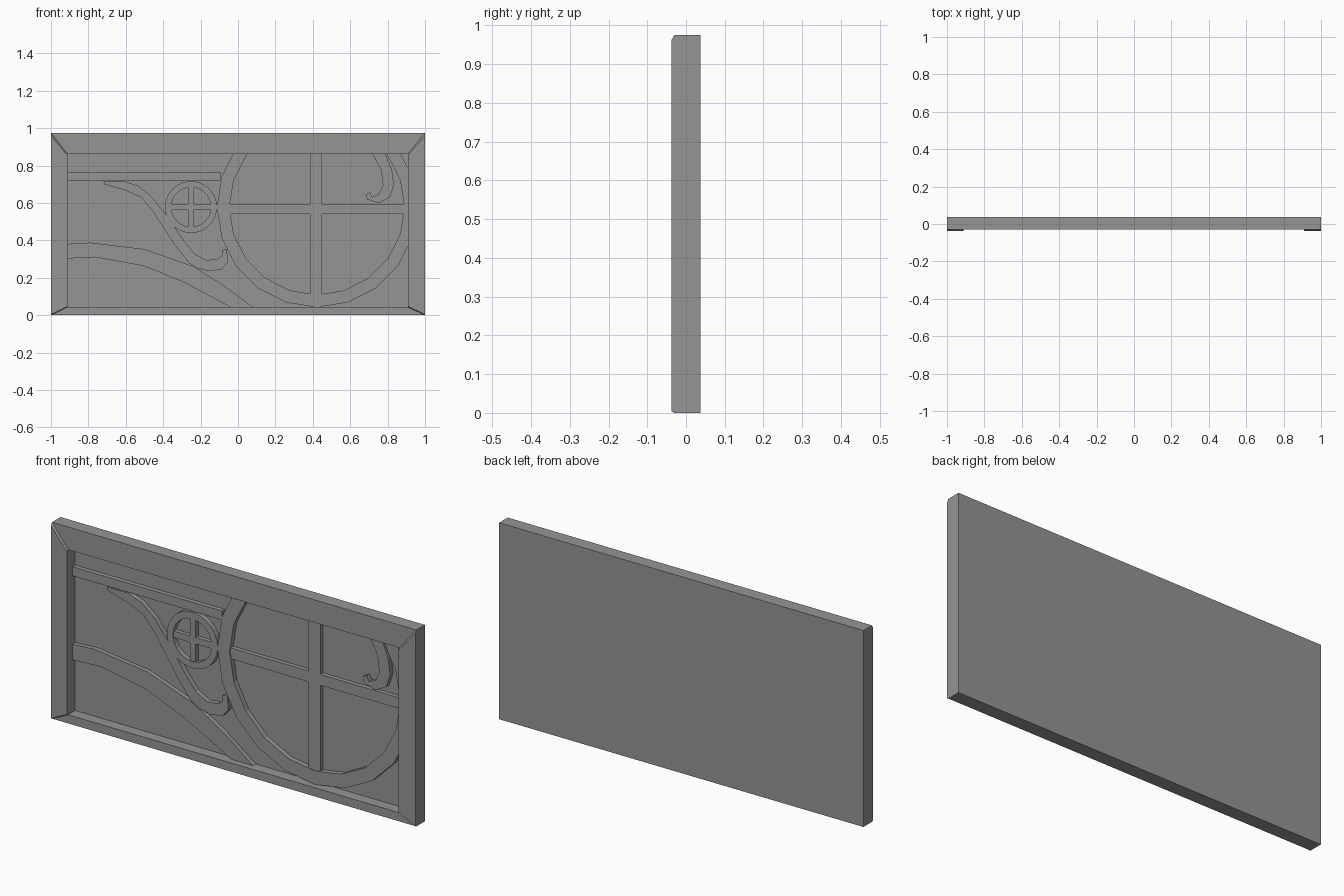
import bpy
import bmesh
from math import cos, sin, radians

if "Cube" in bpy.data.objects:
    bpy.data.objects.remove(bpy.data.objects["Cube"], do_unlink=True)

GREY = (0.3, 0.3, 0.3, 1)
stone = bpy.data.materials.new("plain grey")
stone.use_nodes = True
stone.diffuse_color = GREY
stone.node_tree.nodes["Principled BSDF"].inputs["Base Color"].default_value = GREY

BACK, FLOOR, RAIL, STILE = 0.037, 0.025, -0.03, -0.038
TOP, LEFT, RIGHT, LOW, HIGH = 0.975, -0.912, 0.908, 0.043, 0.862


def loft(name, rings, caps=True):
    """Join (y, outline) rings of x, z points; cap the ends or close into a tube."""
    bm = bmesh.new()
    loops = [[bm.verts.new((x, y, z)) for x, z in outline] for y, outline in rings]
    pairs = list(zip(loops, loops[1:]))
    if caps:
        bm.faces.new(loops[0])
        bm.faces.new(loops[-1])
    else:
        pairs.append((loops[-1], loops[0]))
    for a, b in pairs:
        for i in range(len(a)):
            j = (i + 1) % len(a)
            bm.faces.new((a[i], a[j], b[j], b[i]))
    bmesh.ops.recalc_face_normals(bm, faces=bm.faces)
    mesh = bpy.data.meshes.new(name)
    bm.to_mesh(mesh)
    bm.free()
    mesh.materials.append(stone)
    obj = bpy.data.objects.new(name, mesh)
    bpy.context.collection.objects.link(obj)
    return obj


def slab(name, outline, front, back=FLOOR + 0.002):
    return loft(name, [(back, outline), (front, outline)])


def box(x0, x1, z0, z1):
    return [(x0, z0), (x1, z0), (x1, z1), (x0, z1)]


def arc(cx, cz, r, angles):
    return [(cx + r * cos(radians(a)), cz + r * sin(radians(a))) for a in angles]


# Backing panel
slab("back_panel", box(-1, 1, 0, TOP), FLOOR, BACK)

# Mitred frame: flat rails and slightly raised stiles with sloped ends
slab("top_rail", [(-1, TOP), (1, TOP), (RIGHT, HIGH), (LEFT, HIGH)], RAIL)
slab("bottom_rail", [(-1, 0), (1, 0), (RIGHT, LOW), (LEFT, LOW)], RAIL)
for name, outer, inner in (("right_stile", -1, LEFT), ("left_stile", 1, RIGHT)):
    base = [(outer, 0), (inner, LOW), (inner, HIGH), (outer, TOP)]
    face = [(outer, 0.004), (inner, LOW + 0.005), (inner, HIGH - 0.008), (outer, TOP - 0.014)]
    loft(name, [(FLOOR + 0.002, base), (RAIL, base), (STILE, face)])

# Large faceted ring, its open ends running into the top rail
CX, CZ = 0.422, 0.577
steps = list(range(-216, 37, 18))


def open_arc(r):
    end = r * cos(radians(9))
    return arc(CX, CZ, end, [-225]) + arc(CX, CZ, r, steps) + arc(CX, CZ, end, [45])


slab("large_ring", open_arc(0.535) + open_arc(0.468)[::-1], 0.0)
slab("large_cross_upright", box(0.385, 0.449, 0.09, 0.88), 0.004)
slab("large_cross_bar", box(-0.06, 0.9, 0.54, 0.594), 0.004)

# Small round window with a cross
WX, WZ = -0.251, 0.578
turn = range(0, 360, 12)
outer, inner = arc(WX, WZ, 0.139, turn), arc(WX, WZ, 0.106, turn)
loft("small_ring", [(FLOOR, outer), (0.0, outer), (0.0, inner), (FLOOR, inner)], caps=False)
slab("small_cross_upright", box(WX - 0.016, WX + 0.016, WZ - 0.11, WZ + 0.11), 0.004)
slab("small_cross_bar", box(WX - 0.11, WX + 0.11, WZ - 0.016, WZ + 0.016), 0.004)

# Straight band across the upper part
slab("upper_band", box(-0.93, -0.09, 0.72, 0.765), 0.003)

# Sweeping band running down to the bottom rail
slab("sweeping_band", [
    (-0.93, 0.38), (-0.79, 0.388), (-0.5, 0.353), (-0.24, 0.262), (-0.07, 0.155),
    (0.08, 0.043), (0.1, 0.025), (-0.07, 0.025), (-0.04, 0.043), (-0.29, 0.176),
    (-0.5, 0.262), (-0.76, 0.31), (-0.93, 0.302)], 0.003)

# Curled stem with a tapered tip
slab("curled_stem", [
    (-0.72, 0.716), (-0.61, 0.717), (-0.53, 0.69), (-0.46, 0.632), (-0.39, 0.545),
    (-0.29, 0.4), (-0.23, 0.326), (-0.17, 0.294), (-0.11, 0.3), (-0.086, 0.32),
    (-0.086, 0.348), (-0.06, 0.353), (-0.054, 0.283), (-0.086, 0.246), (-0.155, 0.235),
    (-0.214, 0.25), (-0.262, 0.278), (-0.337, 0.374), (-0.46, 0.561), (-0.52, 0.631),
    (-0.604, 0.668), (-0.715, 0.7)], 0.001)

# Small hook hanging from the top rail
slab("small_hook", [
    (0.71, 0.88), (0.765, 0.775), (0.775, 0.695), (0.754, 0.647), (0.717, 0.631),
    (0.706, 0.658), (0.684, 0.647), (0.69, 0.62), (0.754, 0.599), (0.813, 0.631),
    (0.834, 0.695), (0.824, 0.775), (0.78, 0.88)], 0.001)
